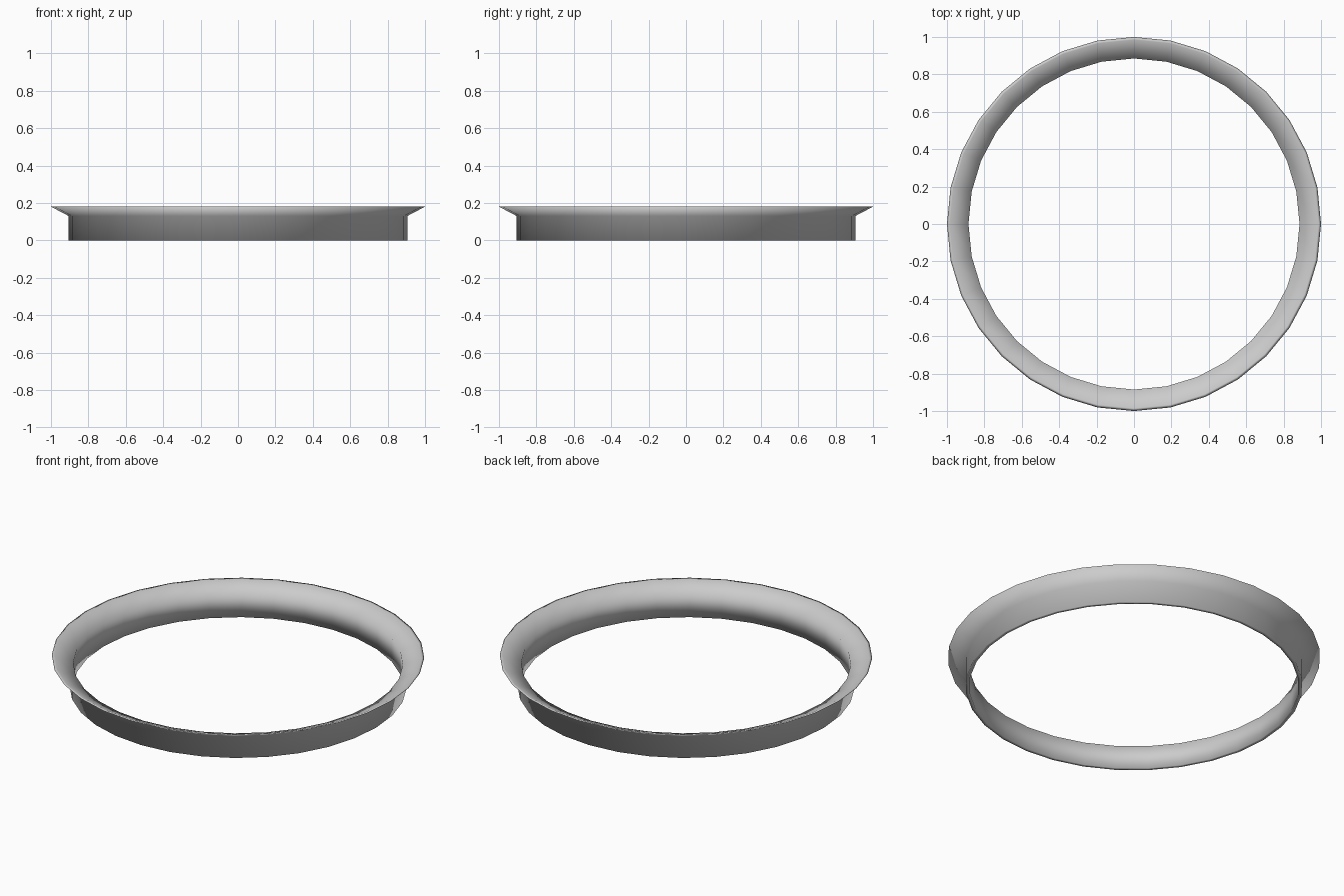
import bpy, bmesh
from math import cos, sin, tau

if "Cube" in bpy.data.objects:
    bpy.data.objects.remove(bpy.data.objects["Cube"])

SEGMENTS = 32

# Closed cross-section (radius, height): thin upright wall with a flared lip
PROFILE = [(0.885, 0.0), (0.905, 0.0), (0.905, 0.13),
           (1.0, 0.18), (0.985, 0.18), (0.885, 0.137)]


def lathe(name, profile, segments):
    bm = bmesh.new()
    rings = []
    for i in range(segments):
        a = tau * i / segments
        rings.append([bm.verts.new((r * cos(a), r * sin(a), z)) for r, z in profile])
    n = len(profile)
    for i in range(segments):
        a, b = rings[i], rings[(i + 1) % segments]
        for j in range(n):
            k = (j + 1) % n
            bm.faces.new((a[j], b[j], b[k], a[k]))
    bmesh.ops.recalc_face_normals(bm, faces=bm.faces)
    for f in bm.faces:
        f.smooth = True
    mesh = bpy.data.meshes.new(name)
    bm.to_mesh(mesh)
    bm.free()
    obj = bpy.data.objects.new(name, mesh)
    bpy.context.collection.objects.link(obj)
    return obj


# Flanged ring
lathe("flared_ring", PROFILE, SEGMENTS)
